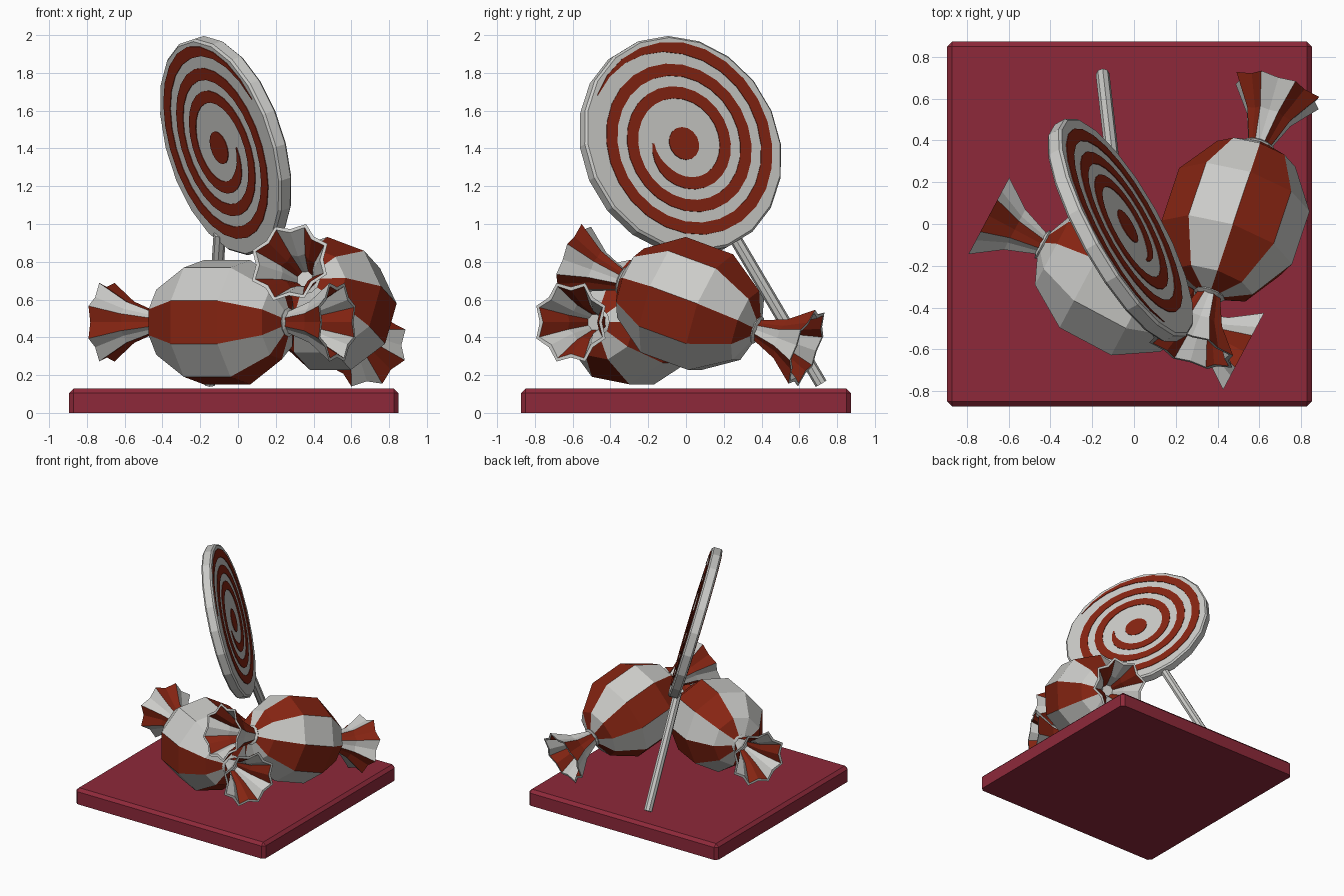
import bpy, bmesh
from math import cos, sin, radians, pi
from mathutils import Vector, Matrix

cube = bpy.data.objects.get("Cube")
if cube:
    bpy.data.objects.remove(cube, do_unlink=True)


def material(name, rgb):
    m = bpy.data.materials.new(name)
    m.use_nodes = True
    m.diffuse_color = (*rgb, 1)
    m.node_tree.nodes["Principled BSDF"].inputs["Base Color"].default_value = (*rgb, 1)
    return m


WHITE = material("sugar_white", (0.6, 0.6, 0.58))
RED = material("candy_red", (0.24, 0.018, 0.006))
MAROON = material("base_maroon", (0.27, 0.022, 0.042))


def finish(bm, name, mats, matrix=Matrix()):
    bmesh.ops.recalc_face_normals(bm, faces=bm.faces)
    mesh = bpy.data.meshes.new(name)
    bm.to_mesh(mesh)
    bm.free()
    for m in mats:
        mesh.materials.append(m)
    ob = bpy.data.objects.new(name, mesh)
    ob.matrix_world = matrix
    bpy.context.collection.objects.link(ob)
    return ob


def frame(origin, x, y, z):
    m = Matrix((x, y, z)).transposed().to_4x4()
    m.translation = origin
    return m


def tube(rings, n, start=0.0, color=lambda ring, side: 0):
    """Closed tube along z; each ring is (height, radius at even corners, radius at odd corners)."""
    bm = bmesh.new()
    loops = []
    for h, *radii in rings:
        loops.append([bm.verts.new((radii[j % 2] * cos(start + 2 * pi * j / n),
                                    radii[j % 2] * sin(start + 2 * pi * j / n), h))
                      for j in range(n)])
    for i in range(len(loops) - 1):
        a, b = loops[i], loops[i + 1]
        for j in range(n):
            k = (j + 1) % n
            bm.faces.new((a[j], a[k], b[k], b[j])).material_index = color(i, j)
    bm.faces.new(loops[0])
    bm.faces.new(loops[-1])
    return bm


# Base slab with chamfered top and corners
bm = bmesh.new()
bmesh.ops.create_cube(bm, size=1, matrix=Matrix.Translation((-0.022, 0, 0.064))
                      @ Matrix.Diagonal((1.745, 1.745, 0.128, 1)))
edges = [e for e in bm.edges if max(v.co.z for v in e.verts) > 0.1]
bmesh.ops.bevel(bm, geom=edges, offset=0.024, segments=1, affect='EDGES')
finish(bm, "base", [MAROON])


# Wrapped candies: striped body, knots and fluted wrapper ends
BODY = [(0.14, 0.334), (0.34, 0.2), (0.41, 0.03)]
KNOT = [(0.37, 0.06), (0.38, 0.078), (0.39, 0.07), (0.4, 0.078), (0.412, 0.055)]
FLARE = [(0.4, 0.058, 0.052), (0.55, 0.118, 0.1), (0.69, 0.225, 0.187),
         (0.69, 0.205, 0.167), (0.55, 0.1, 0.083), (0.42, 0.045, 0.04)]
RIM = 2


def candy(name, center, axis, roll):
    d = Vector(axis).normalized()
    h = Vector((0, 0, 1)).cross(d).normalized()
    place = frame(Vector(center), h, d.cross(h), d)
    rings = [(-t, r, r) for t, r in reversed(BODY)] + [(t, r, r) for t, r in BODY]
    bm = tube(rings, 9, radians(roll), lambda i, j: j % 2)
    finish(bm, name + "_body", [WHITE, RED], place)
    for side, s in (("near", 1), ("far", -1)):
        bm = tube([(s * t, r, r) for t, r in KNOT], 12)
        finish(bm, f"{name}_{side}_knot", [WHITE], place)
        bm = tube([(s * t, a, b) for t, a, b in FLARE], 16, radians(roll - 37.5),
                  lambda i, j: 0 if i == RIM else (j // 2) % 2)
        finish(bm, f"{name}_{side}_wrapper", [WHITE, RED], place)


candy("front_candy", (-0.085, -0.285, 0.48), (-0.883, 0.47, 0), 60)
candy("side_candy", (0.48, 0.02, 0.57), (-0.3, -0.898, 0.33), 290)


# Lollipop disc
n = Vector((0.84, 0.47, 0.27)).normalized()
up = (Vector((0, 0, 1)) - n * n.z).normalized()
middle = Vector((-0.065, -0.03, 1.415))
disc = frame(middle, up.cross(n), up, n)
T, R = 0.04, 0.595
profile = [(-T, R - 0.012), (-T + 0.012, R), (T - 0.012, R), (T, R - 0.012)]
finish(tube([(t, r, r) for t, r in profile], 20), "lollipop_disc", [WHITE], disc)

# Red centre dot and spiral, slightly proud of both faces
P = T + 0.004
finish(tube([(-P, 0.09, 0.09), (P, 0.09, 0.09)], 16), "lollipop_dot", [RED], disc)

bm = bmesh.new()
STEPS, TURNS, PITCH = 76, 2.92, 0.125
previous = None
for i in range(STEPS + 1):
    f = i / STEPS
    a = pi + 2 * pi * TURNS * f
    r = 0.187 + PITCH * TURNS * f
    w = 0.033 * min(1, 0.15 + f * 18, 0.05 + (1 - f) * 14)
    section = [bm.verts.new((q * cos(a), q * sin(a), z))
               for q, z in ((r - w, -P), (r + w, -P), (r + w, P), (r - w, P))]
    if previous:
        for k in range(4):
            m = (k + 1) % 4
            bm.faces.new((previous[k], previous[m], section[m], section[k]))
    else:
        bm.faces.new(section)
    previous = section
bm.faces.new(previous)
finish(bm, "lollipop_spiral", [RED], disc)

# Lollipop stick
foot = Vector((-0.15, 0.715, 0.155))
line = middle - foot
d = line.normalized()
h = Vector((1, 0, 0)).cross(d).normalized()
length = line.length - R + 0.05
finish(tube([(0, 0.033, 0.033), (length, 0.033, 0.033)], 8), "lollipop_stick", [WHITE],
       frame(foot, h, d.cross(h), d))
